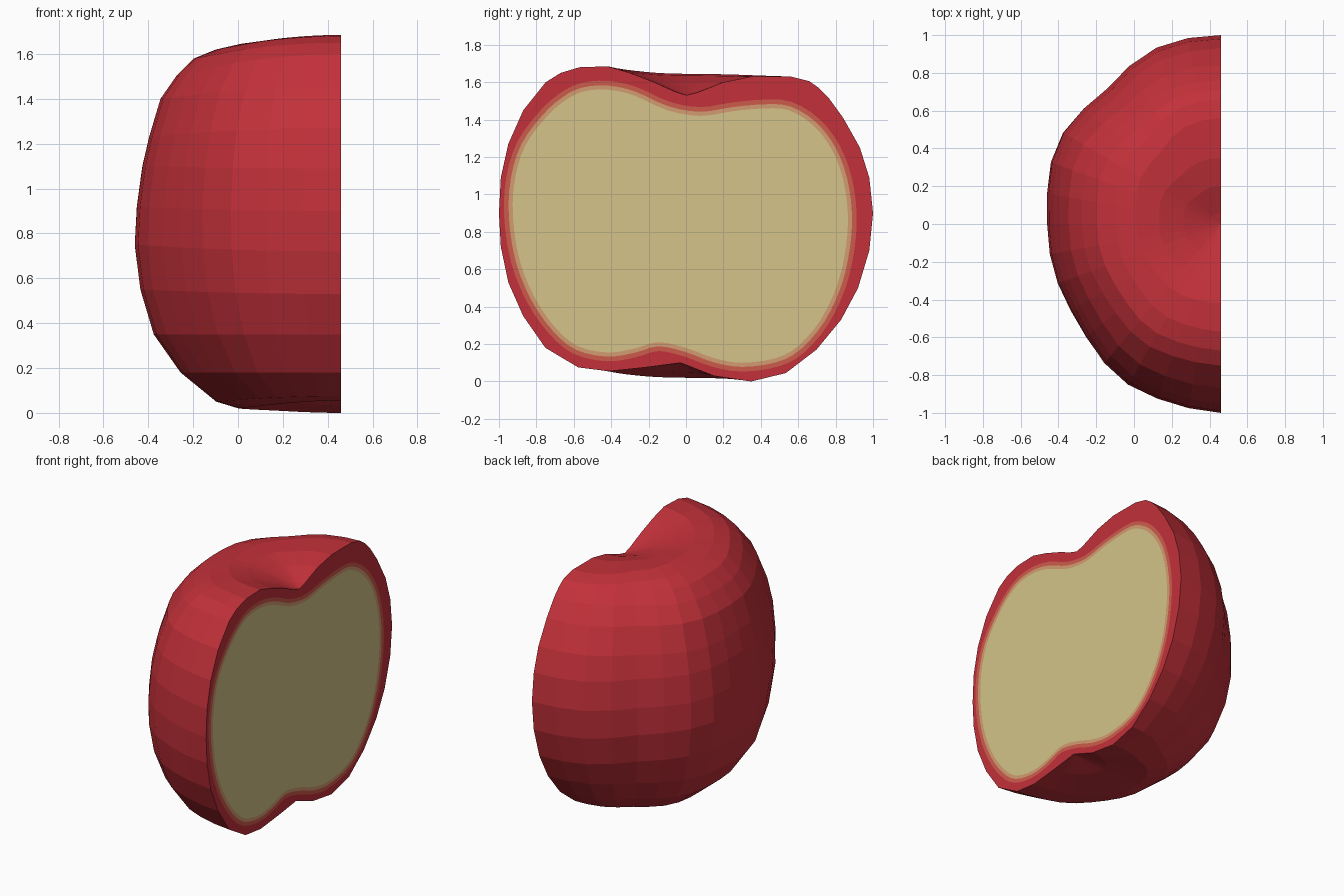
import bpy, bmesh, math
from mathutils import Vector

if "Cube" in bpy.data.objects:
    bpy.data.objects.remove(bpy.data.objects["Cube"])

CUT_X = 0.46  # plane of the cut; the core axis lies in it


def material(name, rgb):
    m = bpy.data.materials.new(name)
    m.diffuse_color = (*rgb, 1)
    m.use_nodes = True
    m.node_tree.nodes["Principled BSDF"].inputs["Base Color"].default_value = m.diffuse_color
    return m


skin = material("red_skin", (0.546, 0.030, 0.042))
blush = material("pale_red", (0.61, 0.105, 0.072))
rim = material("tan_rim", (0.65, 0.33, 0.165))
flesh = material("cream_flesh", (0.66, 0.55, 0.25))

# Half profiles (radius, height) at the back, side and front of the fruit
BACK = [(0, 1.53), (.06, 1.545), (.2, 1.6), (.35, 1.63), (.56, 1.63), (.66, 1.605),
        (.71, 1.57), (.76, 1.52), (.84, 1.41), (.93, 1.25), (.98, 1.09), (1, .9),
        (.98, .7), (.92, .5), (.83, .33), (.7, .17), (.54, .045), (.36, 0), (.17, .03), (0, .1)]
SIDE = [(0, 1.53), (.06, 1.55), (.2, 1.6), (.33, 1.635), (.45, 1.645), (.56, 1.62),
        (.66, 1.58), (.74, 1.5), (.81, 1.4), (.86, 1.23), (.89, 1.1), (.915, .92),
        (.925, .75), (.9, .55), (.84, .35), (.72, .18), (.56, .05), (.46, .02), (.2, .05), (0, .1)]
FRONT = [(0, 1.53), (.06, 1.55), (.17, 1.6), (.3, 1.65), (.42, 1.685), (.57, 1.68),
         (.67, 1.65), (.75, 1.6), (.87, 1.45), (.95, 1.27), (.99, 1.09), (1, .9),
         (.99, .72), (.95, .53), (.87, .35), (.75, .18), (.57, .075), (.4, .055), (.2, .075), (0, .1)]
# Radius of the outline seen from above, every 10 degrees from back to front
RADII = [1, 1, .995, .97, .94, .955, .97, .96, .935, .92,
         .92, .92, .92, .935, .965, .985, .985, .99, 1]


def skin_point(i, j):
    t = math.pi * i / 18
    side = math.sin(t) ** 2
    end = BACK if i <= 9 else FRONT
    r = ((1 - side) * end[j][0] + side * SIDE[j][0] / .925) * RADII[i]
    z = (1 - side) * end[j][1] + side * SIDE[j][1]
    shift = -.03 * max(0, 1 - r) ** 2 if z < .8 else 0
    return Vector((CUT_X - r * math.sin(t), r * math.cos(t) + shift, z))


def finish(bm, name, mats):
    me = bpy.data.meshes.new(name)
    bm.to_mesh(me)
    bm.free()
    for m in mats:
        me.materials.append(m)
    ob = bpy.data.objects.new(name, me)
    bpy.context.collection.objects.link(ob)
    return ob


# Outer skin: columns swept half a turn, sharing the two core points
n = len(BACK)
bm = bmesh.new()
top, bottom = bm.verts.new(skin_point(0, 0)), bm.verts.new(skin_point(0, n - 1))
cols = [[top] + [bm.verts.new(skin_point(i, j)) for j in range(1, n - 1)] + [bottom]
        for i in range(19)]
for a, b in zip(cols, cols[1:]):
    for j in range(n - 1):
        quad = [a[j], b[j], b[j + 1], a[j + 1]]
        bm.faces.new(list(dict.fromkeys(quad)))
bm.normal_update()
middle = Vector((CUT_X, 0, .85))
if sum((f.calc_center_median() - middle).dot(f.normal) for f in bm.faces) < 0:
    bmesh.ops.reverse_faces(bm, faces=bm.faces[:])
outline = [v.co.copy() for v in cols[0]] + [v.co.copy() for v in cols[18][-2:0:-1]]
finish(bm, "outer_skin", [skin])

# Cut face: smooth cream outline (y, z), clockwise from the top dip
CREAM = [(.08, 1.42), (.25, 1.445), (.42, 1.46), (.55, 1.45), (.68, 1.37), (.78, 1.24),
         (.84, 1.08), (.865, .9), (.855, .72), (.81, .52), (.72, .33), (.6, .19),
         (.48, .125), (.3, .1), (.15, .125), (0, .18), (-.15, .21), (-.28, .175),
         (-.42, .155), (-.58, .19), (-.7, .29), (-.81, .45), (-.89, .65), (-.925, .88),
         (-.915, 1.08), (-.86, 1.26), (-.75, 1.41), (-.65, 1.5), (-.55, 1.55),
         (-.42, 1.56), (-.28, 1.53), (-.1, 1.45)]


def smooth_loop(pts, steps=3):
    out, k = [], len(pts)
    for i in range(k):
        a, b, c, d = (Vector(pts[(i + o) % k]) for o in (-1, 0, 1, 2))
        for s in range(steps):
            u = s / steps
            out.append(.5 * (2 * b + (c - a) * u + (2 * a - 5 * b + 4 * c - d) * u * u
                             + (3 * b - a - 3 * c + d) * u ** 3))
    return out


def grow(loop, d):
    out = []
    for i, p in enumerate(loop):
        t = (loop[(i + 1) % len(loop)] - loop[i - 1]).normalized()
        out.append(p + Vector((-t.y, t.x)) * d)
    return out


cream = smooth_loop(CREAM)
bm = bmesh.new()
rings = [[bm.verts.new((CUT_X, p.x, p.y)) for p in grow(cream, d)] for d in (0, .022, .047)]
outer = [bm.verts.new(p) for p in outline]


def loop_edges(vs):
    return [bm.edges.new((vs[i - 1], vs[i])) for i in range(len(vs))]


# skin band between the outline and the largest ring
bmesh.ops.triangle_fill(bm, use_beauty=True, edges=loop_edges(outer) + loop_edges(rings[2]))
# colour bands and flesh
bm.faces.new(rings[0]).material_index = 3
for k, mat in ((0, 2), (1, 1)):
    a, b = rings[k], rings[k + 1]
    for i in range(len(a)):
        bm.faces.new((a[i - 1], a[i], b[i], b[i - 1])).material_index = mat
bm.normal_update()
for f in bm.faces:
    if f.normal.x < 0:
        f.normal_flip()
finish(bm, "cut_face", [skin, blush, rim, flesh])
